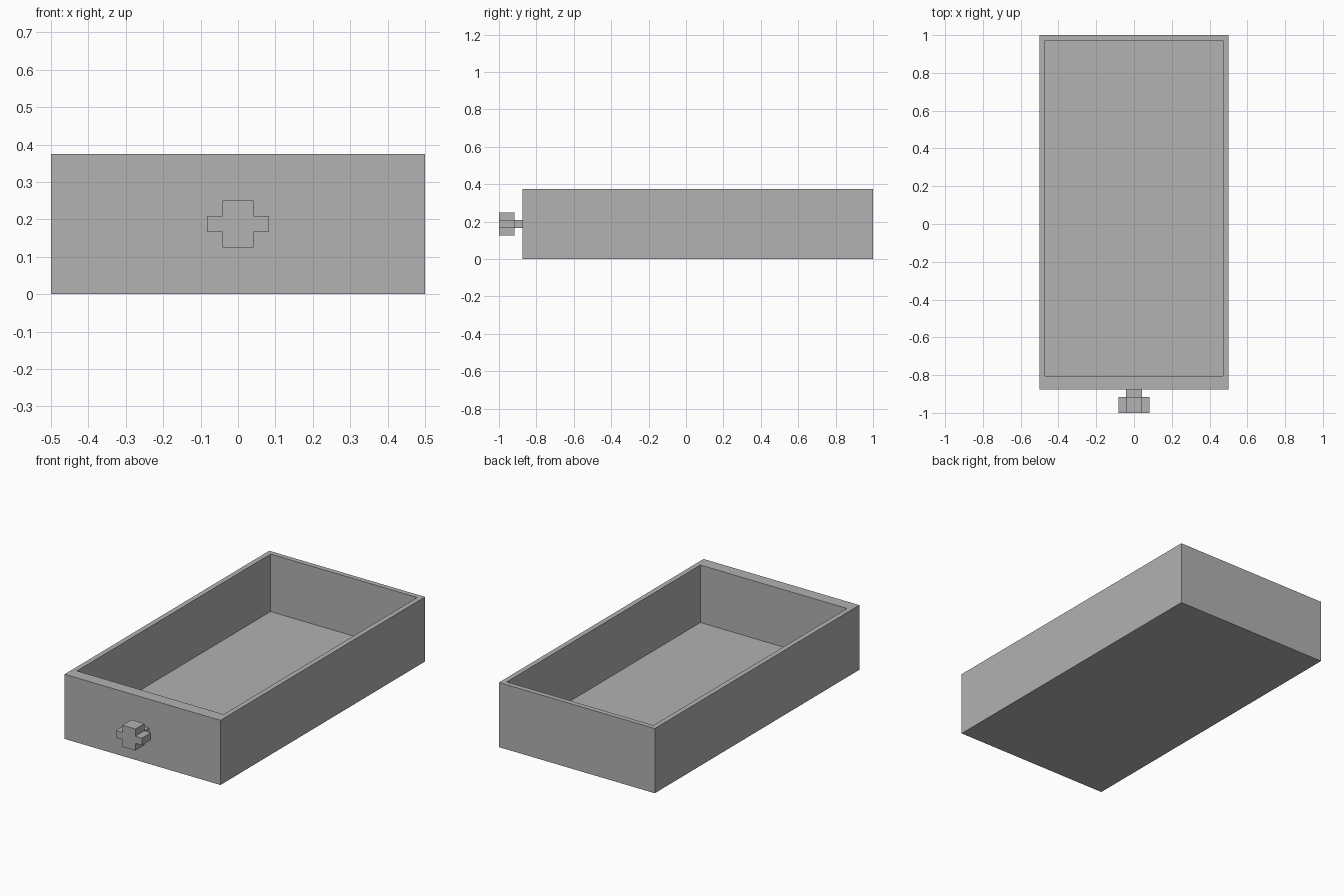
import bpy
import bmesh
from mathutils import Matrix, Vector

cube = bpy.data.objects.get("Cube")
if cube:
    bpy.data.objects.remove(cube, do_unlink=True)

U = 1 / 24  # board thickness, the module for every size

grey = bpy.data.materials.new("plain_grey")
grey.use_nodes = True
colour = (0.445, 0.445, 0.445, 1)
grey.diffuse_color = colour
grey.node_tree.nodes["Principled BSDF"].inputs["Base Color"].default_value = colour


def finish(name, bm):
    bmesh.ops.recalc_face_normals(bm, faces=bm.faces)
    mesh = bpy.data.meshes.new(name)
    bm.to_mesh(mesh)
    bm.free()
    mesh.materials.append(grey)
    obj = bpy.data.objects.new(name, mesh)
    bpy.context.collection.objects.link(obj)
    return obj


def box(bm, low, high):
    low, high = Vector(low) * U, Vector(high) * U
    matrix = Matrix.Translation((low + high) / 2) @ Matrix.Diagonal((*(high - low), 1))
    return bmesh.ops.create_cube(bm, size=1, matrix=matrix)["verts"]


# Drawer tray: a block whose top is inset to the rim, then sunk to the floor
bm = bmesh.new()
box(bm, (-12, -21, 0), (12, 24, 9))
bm.normal_update()
top = max(bm.faces, key=lambda f: f.calc_center_median().z)
bmesh.ops.inset_individual(bm, faces=[top], thickness=U)
for v in top.verts:  # the front board is twice as thick
    if v.co.y < 0:
        v.co.y += U
floor = bmesh.ops.extrude_discrete_faces(bm, faces=[top])["faces"][0]
bmesh.ops.translate(bm, verts=floor.verts, vec=(0, 0, -8 * U))
finish("drawer_tray", bm)

# Knob: a cross-shaped profile extruded along y
quarter = [(2, 0.5), (1, 0.5), (1, 1.5)]
outline = quarter + [(-x, z) for x, z in reversed(quarter)]
outline += [(-x, -z) for x, z in outline]
bm = bmesh.new()
face = bm.faces.new([bm.verts.new((x * U, -24 * U, (4.5 + z) * U)) for x, z in outline])
back = bmesh.ops.extrude_face_region(bm, geom=[face], use_keep_orig=True)["geom"]
bmesh.ops.translate(bm, verts=[g for g in back if isinstance(g, bmesh.types.BMVert)],
                    vec=(0, 2 * U, 0))
finish("knob", bm)

# Stem joining the knob to the front board
bm = bmesh.new()
box(bm, (-1, -22, 4), (1, -21, 5))
finish("knob_stem", bm)
